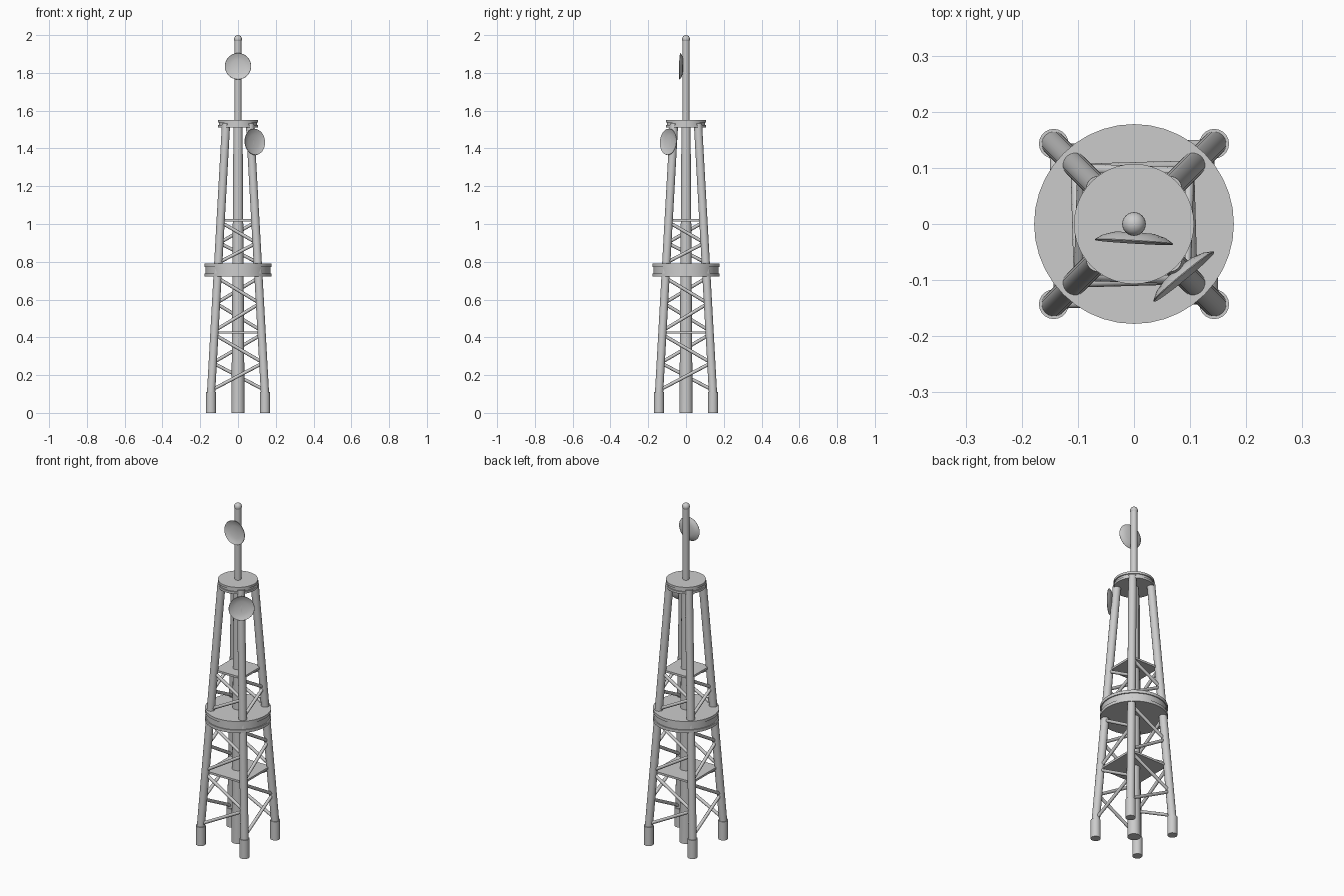
import bpy, bmesh, math
from mathutils import Vector, Matrix

if "Cube" in bpy.data.objects:
    bpy.data.objects.remove(bpy.data.objects["Cube"])


def finish(name, bm, smooth=True):
    bmesh.ops.recalc_face_normals(bm, faces=bm.faces)
    mesh = bpy.data.meshes.new(name)
    bm.to_mesh(mesh)
    bm.free()
    ob = bpy.data.objects.new(name, mesh)
    bpy.context.collection.objects.link(ob)
    if smooth:
        bpy.ops.object.select_all(action='DESELECT')
        ob.select_set(True)
        bpy.context.view_layer.objects.active = ob
        bpy.ops.object.shade_smooth_by_angle(angle=math.radians(35))
    return ob


def tube(name, a, b, r1, r2=None, seg=20):
    """Capped cylinder or cone between two points."""
    a, b = Vector(a), Vector(b)
    d = b - a
    m = Matrix.Translation((a + b) / 2) @ d.to_track_quat('Z', 'Y').to_matrix().to_4x4()
    bm = bmesh.new()
    bmesh.ops.create_cone(bm, cap_ends=True, segments=seg, radius1=r1,
                          radius2=r1 if r2 is None else r2, depth=d.length, matrix=m)
    return finish(name, bm)


def lathe(name, profile, seg=32, matrix=Matrix()):
    """Revolve a (radius, z) profile that starts and ends on the axis."""
    bm = bmesh.new()
    vs = [bm.verts.new((r, 0, z)) for r, z in profile]
    es = [bm.edges.new(p) for p in zip(vs, vs[1:])]
    bmesh.ops.spin(bm, geom=vs + es, cent=(0, 0, 0), axis=(0, 0, 1),
                   angle=2 * math.pi, steps=seg)
    bmesh.ops.remove_doubles(bm, verts=bm.verts, dist=1e-5)
    bmesh.ops.transform(bm, matrix=matrix, verts=bm.verts)
    return finish(name, bm)


def half(z):
    """Distance of a leg's centre line from the x and y axes at height z."""
    return 0.143 - 0.0557 * (z - 0.1)


# Legs with vertical feet
for i, (sx, sy) in enumerate([(-1, -1), (1, -1), (1, 1), (-1, 1)]):
    h0, h1 = half(0.08), half(1.53)
    tube(f"foot_{i}", (sx * 0.143, sy * 0.143, 0), (sx * 0.143, sy * 0.143, 0.11), 0.0265)
    tube(f"leg_{i}", (sx * h0, sy * h0, 0.08), (sx * h1, sy * h1, 1.53), 0.022)

# Zigzag braces, the same on each side
levels = [(0.12, 0.265), (0.265, 0.415), (0.435, 0.58), (0.58, 0.715),
          (0.795, 0.90), (0.90, 1.01)]
for side in range(4):
    rot = Matrix.Rotation(side * math.pi / 2, 3, 'Z')
    for j, (za, zb) in enumerate(levels):
        s = -1 if j % 2 == 0 else 1
        a = rot @ Vector((s * half(za), -half(za), za))
        b = rot @ Vector((-s * half(zb), -half(zb), zb))
        tube(f"brace_{side}_{j}", a, b, 0.009, seg=12)

# Thin square decks
for name, z in (("lower_deck", 0.425), ("upper_deck", 1.02)):
    bm = bmesh.new()
    h = half(z)
    bmesh.ops.create_cube(bm, size=1, matrix=Matrix.Translation((0, 0, z))
                          @ Matrix.Diagonal((2 * h, 2 * h, 0.012, 1)))
    finish(name, bm, smooth=False)


# Round platforms with a lip at top and bottom
def platform(name, r, z0, z1, lip):
    n = r - 0.006
    lathe(name, [(0, z0), (r, z0), (r, z0 + lip), (n, z0 + lip),
                 (n, z1 - lip), (r, z1 - lip), (r, z1), (0, z1)], seg=40)


platform("middle_platform", 0.178, 0.722, 0.79, 0.017)
platform("top_platform", 0.107, 1.51, 1.55, 0.013)

# Central column, mast and ball
tube("column", (0, 0, 0), (0, 0, 1.53), 0.035, 0.024, seg=24)
tube("mast", (0, 0, 1.53), (0, 0, 1.98), 0.018)
bm = bmesh.new()
bmesh.ops.create_uvsphere(bm, u_segments=24, v_segments=12, radius=0.021,
                          matrix=Matrix.Translation((0, 0, 1.979)))
finish("mast_ball", bm)


# Shallow dishes: back profile, rim, then hollow front
dish = [(0, -0.015), (0.036, -0.015), (0.056, -0.009), (0.07, 0), (0.069, 0.002),
        (0.055, -0.004), (0.036, -0.009), (0, -0.010)]
for name, pos, aim in (("mast_dish", (0, -0.031, 1.835), (-0.06, -1, 0.03)),
                       ("leg_dish", (0.0885, -0.093, 1.435), (0.635, -0.773, 0.07))):
    m = Matrix.Translation(pos) @ Vector(aim).to_track_quat('Z', 'Y').to_matrix().to_4x4()
    lathe(name, dish, 32, m)
